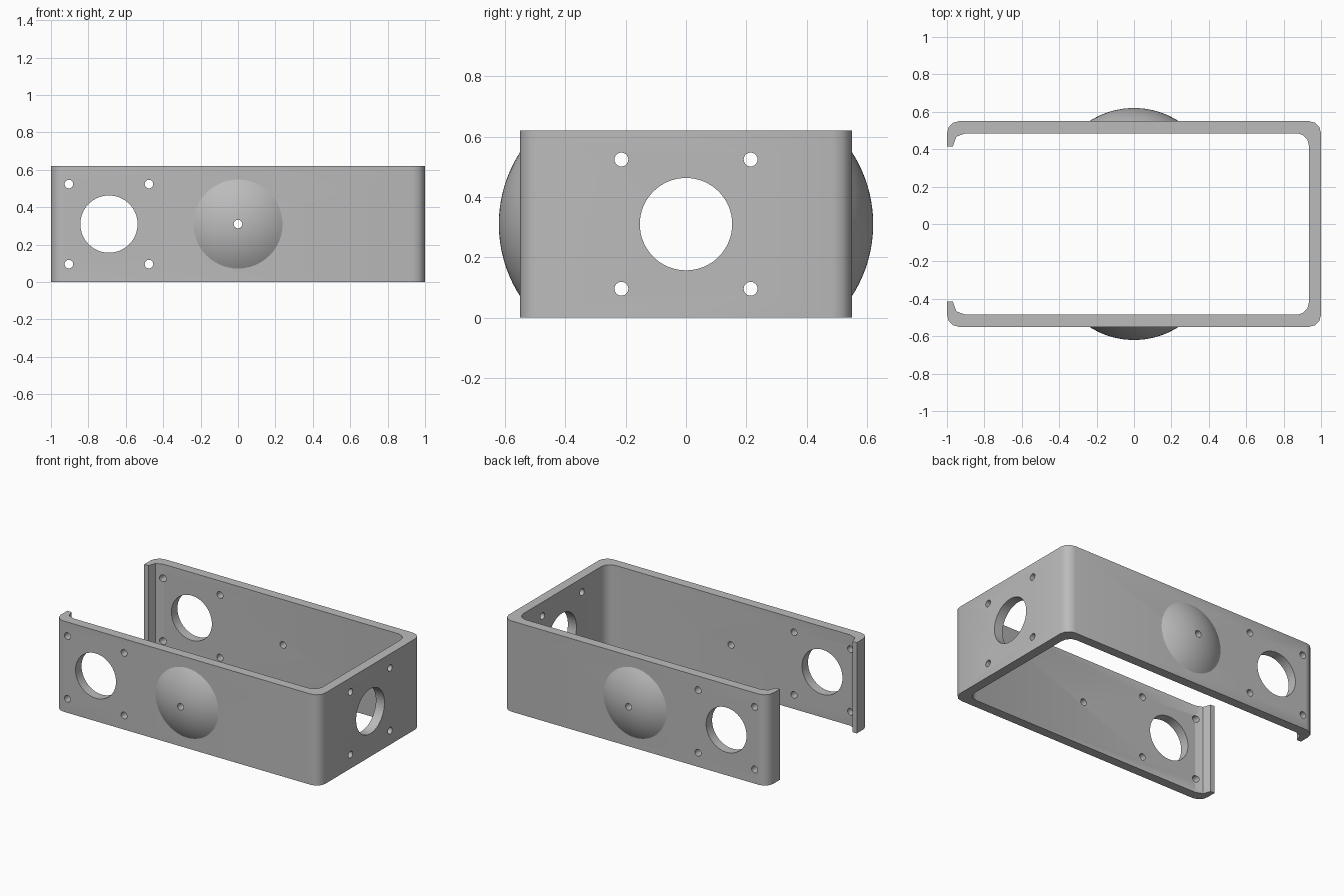
import bpy, bmesh, math
from mathutils import Matrix, Vector

cube = bpy.data.objects.get("Cube")
if cube:
    bpy.data.objects.remove(cube, do_unlink=True)

HEIGHT, HALF_L, HALF_W, WALL = 0.62, 1.0, 0.55, 0.065
MID = HEIGHT / 2
PIN = 0.023      # small hole radius
BORE = 0.153     # large hole radius
PITCH = 0.214    # bolt offset from each large hole

grey = bpy.data.materials.new("plain grey")
grey.use_nodes = True
colour = (0.5, 0.5, 0.5, 1)
grey.diffuse_color = colour
grey.node_tree.nodes["Principled BSDF"].inputs["Base Color"].default_value = colour


def make(name, bm):
    bmesh.ops.recalc_face_normals(bm, faces=bm.faces)
    mesh = bpy.data.meshes.new(name)
    bm.to_mesh(mesh)
    bm.free()
    obj = bpy.data.objects.new(name, mesh)
    mesh.materials.append(grey)
    bpy.context.collection.objects.link(obj)
    return obj


def select(obj):
    bpy.ops.object.select_all(action='DESELECT')
    obj.select_set(True)
    bpy.context.view_layer.objects.active = obj


def smooth(obj):
    select(obj)
    bpy.ops.object.shade_smooth_by_angle(angle=math.radians(35))


def corner(cx, cy, r, start, end, steps=3):
    """Points along a bent corner, angles in degrees."""
    angles = [math.radians(start + (end - start) * i / steps) for i in range(steps + 1)]
    return [(cx + r * math.cos(a), cy + r * math.sin(a)) for a in angles]


# Bent sheet frame: half outline in plan, mirrored across y and extruded up
r = WALL
ix, iy = HALF_L - WALL, HALF_W - WALL
outer = corner(HALF_L - r, HALF_W - r, r, 0, 90) + corner(-HALF_L + r, HALF_W - r, r, 90, 180)
lip = [(-HALF_L, 0.415), (-0.968, 0.415), (-0.95, 0.467), (-0.9, iy)]
inner = corner(ix - r, iy - r, r, 90, 0)
half = outer + lip + inner
split = len(outer) + len(lip)
front = [(x, -y) for x, y in half]
# Walk the back lip to the inner wall, round the front, then home along the outside
outline = half + front[split:][::-1] + front[:split][::-1]
bm = bmesh.new()
base = bm.faces.new([bm.verts.new((x, y, 0)) for x, y in outline])
top = bmesh.ops.extrude_face_region(bm, geom=[base])["geom"]
bmesh.ops.translate(bm, vec=(0, 0, HEIGHT), verts=[v for v in top if isinstance(v, bmesh.types.BMVert)])
frame = make("bracket_frame", bm)

# Hole cutters: one long bore through both side walls, shorter ones through the end
bm = bmesh.new()


def drill(pos, radius, axis, depth, sides):
    turn = Matrix.Rotation(math.pi / 2, 4, 'X' if axis == 'Y' else 'Y')
    bmesh.ops.create_cone(bm, cap_ends=True, segments=sides, radius1=radius, radius2=radius,
                          depth=depth, matrix=Matrix.Translation(pos) @ turn)


drill((0, 0, MID), PIN, 'Y', 2, 24)
for centre, axis, depth in ((Vector((-0.69, 0, MID)), 'Y', 2), (Vector((HALF_L, 0, MID)), 'X', 0.3)):
    drill(centre, BORE, axis, depth, 64)
    for a in (-PITCH, PITCH):
        for b in (-PITCH, PITCH):
            offset = Vector((a, 0, b)) if axis == 'Y' else Vector((0, a, b))
            drill(centre + offset, PIN, axis, depth, 24)
cutter = make("hole_cutter", bm)
cutter.hide_render = True
cut = frame.modifiers.new("holes", 'BOOLEAN')
cut.operation, cut.object, cut.solver = 'DIFFERENCE', cutter, 'EXACT'
select(frame)
bpy.ops.object.modifier_apply(modifier=cut.name)
bpy.data.objects.remove(cutter, do_unlink=True)
smooth(frame)

# Shallow domed bosses with a pin hole, lathed around y
RIM, RISE = 0.238, 0.07
BALL = (RIM ** 2 + RISE ** 2) / (2 * RISE)
for name, side in (("front_dome", -1), ("back_dome", 1)):
    bm = bmesh.new()
    radii = [PIN + (RIM - PIN) * i / 12 for i in range(13)]
    profile = [(PIN, 0)] + [(q, RISE - BALL + math.sqrt(BALL ** 2 - q * q)) for q in radii]
    verts = [bm.verts.new((q, side * (HALF_W + h), MID)) for q, h in profile]
    edges = [bm.edges.new(pair) for pair in zip(verts, verts[1:])]
    bmesh.ops.spin(bm, geom=verts + edges, cent=(0, 0, MID), axis=(0, 1, 0),
                   angle=math.tau, steps=48)
    bmesh.ops.remove_doubles(bm, verts=bm.verts, dist=0.0005)
    # Flip outward where needed, judged by the outer skin
    dome = make(name, bm)
    skin = max(dome.data.polygons, key=lambda p: abs(p.center.y))
    if skin.normal.y * side < 0:
        dome.data.flip_normals()
    smooth(dome)
